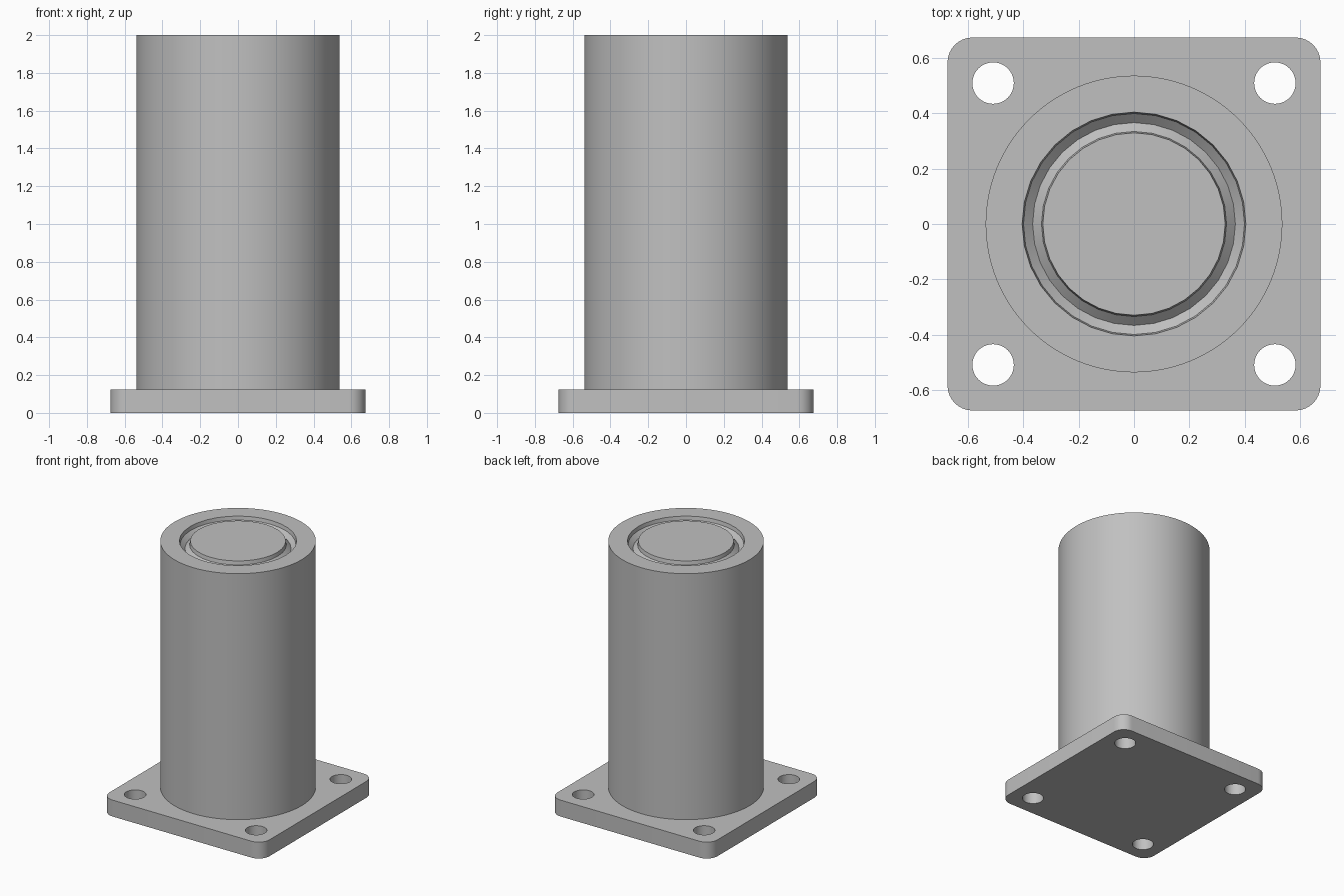
import bpy
import bmesh
from math import cos, sin, pi, tau, radians

cube = bpy.data.objects.get("Cube")
if cube:
    bpy.data.objects.remove(cube, do_unlink=True)

HALF, PLATE_H, CORNER = 0.675, 0.125, 0.09
HOLE_POS, HOLE_R = 0.51, 0.075
BODY_R, TOP = 0.537, 2.0

grey = bpy.data.materials.new("plain grey")
grey.use_nodes = True
colour = (0.53, 0.53, 0.53, 1)
grey.diffuse_color = colour
grey.node_tree.nodes["Principled BSDF"].inputs["Base Color"].default_value = colour


def make_object(name, bm):
    bmesh.ops.recalc_face_normals(bm, faces=bm.faces)
    mesh = bpy.data.meshes.new(name)
    bm.to_mesh(mesh)
    bm.free()
    mesh.materials.append(grey)
    obj = bpy.data.objects.new(name, mesh)
    bpy.context.collection.objects.link(obj)
    return obj


def prism(name, outline, z0, z1):
    """Extrude a flat outline straight up."""
    bm = bmesh.new()
    face = bm.faces.new([bm.verts.new((x, y, z0)) for x, y in outline])
    new = bmesh.ops.extrude_face_region(bm, geom=[face])["geom"]
    moved = [g for g in new if isinstance(g, bmesh.types.BMVert)]
    bmesh.ops.translate(bm, verts=moved, vec=(0, 0, z1 - z0))
    return make_object(name, bm)


def circle(cx, cy, r, n):
    return [(cx + r * cos(tau * i / n), cy + r * sin(tau * i / n)) for i in range(n)]


def revolved_ring(name, profile, n):
    """Turn a closed (radius, height) profile around the z axis."""
    bm = bmesh.new()
    rings = [[bm.verts.new((r * cos(tau * i / n), r * sin(tau * i / n), z))
              for r, z in profile] for i in range(n)]
    m = len(profile)
    for i in range(n):
        a, b = rings[i], rings[(i + 1) % n]
        for j in range(m):
            k = (j + 1) % m
            bm.faces.new((a[j], b[j], b[k], a[k]))
    return make_object(name, bm)


def cut(target, cutter):
    cutter.hide_render = True
    mod = target.modifiers.new("cut", "BOOLEAN")
    mod.operation = "DIFFERENCE"
    mod.solver = "EXACT"
    mod.object = cutter
    bpy.context.view_layer.objects.active = target
    bpy.ops.object.modifier_apply(modifier=mod.name)
    bpy.data.objects.remove(cutter, do_unlink=True)


def smooth(obj):
    bpy.ops.object.select_all(action="DESELECT")
    obj.select_set(True)
    bpy.context.view_layer.objects.active = obj
    bpy.ops.object.shade_smooth_by_angle(angle=radians(25))


# Base plate: square with rounded corners and four bolt holes
outline = []
inner = HALF - CORNER
for q, (sx, sy) in enumerate([(1, 1), (-1, 1), (-1, -1), (1, -1)]):
    for i in range(9):
        a = (q + i / 8) * pi / 2
        outline.append((sx * inner + CORNER * cos(a), sy * inner + CORNER * sin(a)))
plate = prism("base_plate", outline, 0, PLATE_H)
for sx in (-1, 1):
    for sy in (-1, 1):
        hole = circle(sx * HOLE_POS, sy * HOLE_POS, HOLE_R, 40)
        cut(plate, prism("bolt_hole_cutter", hole, -0.1, PLATE_H + 0.1))
smooth(plate)

# Column with a ring groove, steep walls and a V floor, around the top disc
column = prism("column", circle(0, 0, BODY_R, 96), PLATE_H, TOP)
groove = [(0.405, TOP), (0.4, TOP - 0.028), (0.367, TOP - 0.058),
          (0.335, TOP - 0.028), (0.33, TOP), (0.33, TOP + 0.1), (0.405, TOP + 0.1)]
cut(column, revolved_ring("groove_cutter", groove, 32))
smooth(column)
